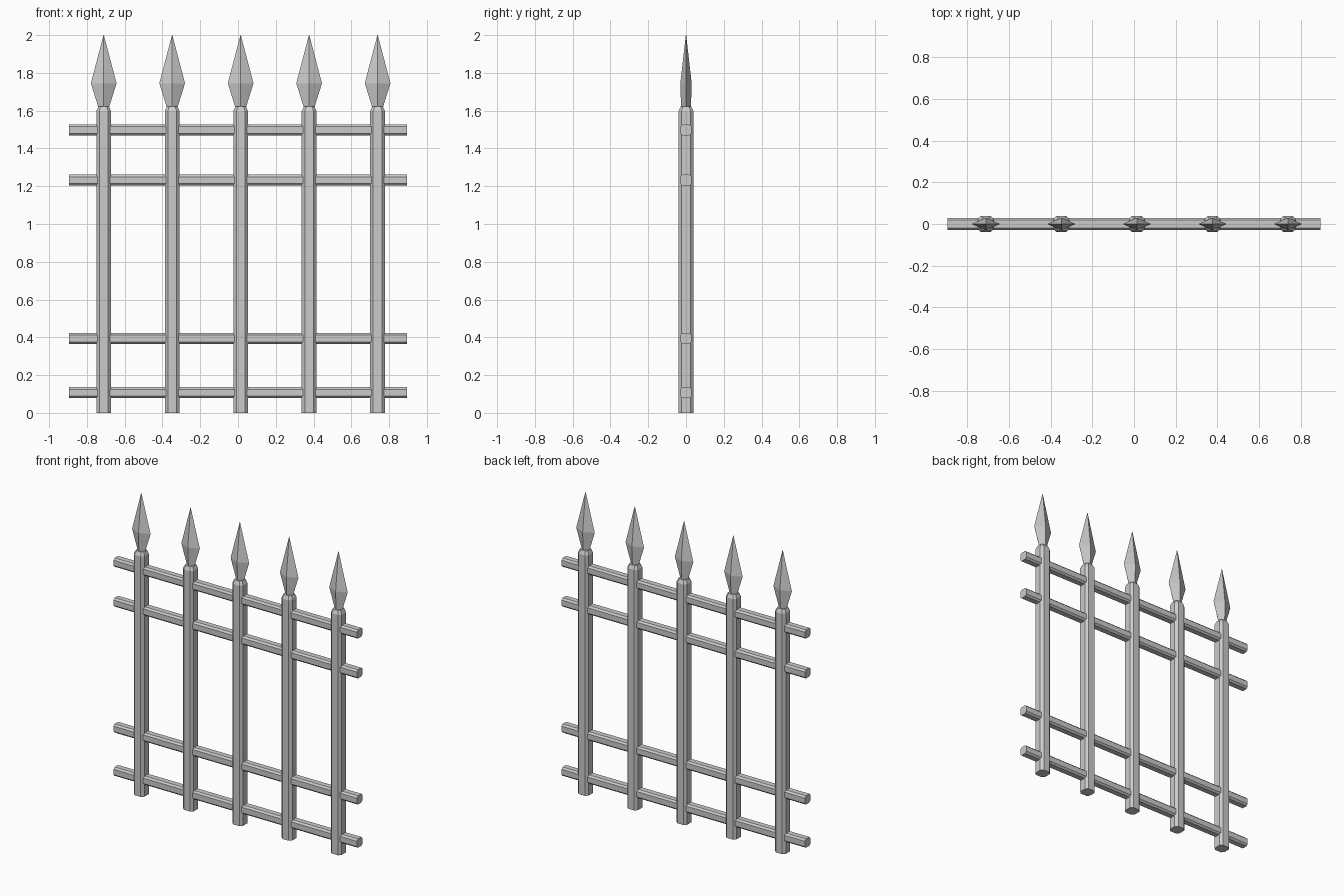
import bpy, bmesh

if "Cube" in bpy.data.objects:
    bpy.data.objects.remove(bpy.data.objects["Cube"])


def octagon(h, c):
    # square of half-size h with corners cut by c
    k = h - c
    return [(h, -k), (h, k), (k, h), (-k, h), (-h, k), (-h, -k), (-k, -h), (k, -h)]


def loft(name, rings):
    # skin a stack of equal-sized rings and cap both ends
    bm = bmesh.new()
    loops = [[bm.verts.new(p) for p in ring] for ring in rings]
    n = len(loops[0])
    for a, b in zip(loops, loops[1:]):
        for i in range(n):
            j = (i + 1) % n
            bm.faces.new((a[i], a[j], b[j], b[i]))
    bm.faces.new(loops[0])
    bm.faces.new(loops[-1])
    bmesh.ops.remove_doubles(bm, verts=bm.verts, dist=0.0005)
    bmesh.ops.recalc_face_normals(bm, faces=bm.faces)
    mesh = bpy.data.meshes.new(name)
    bm.to_mesh(mesh)
    bm.free()
    obj = bpy.data.objects.new(name, mesh)
    bpy.context.collection.objects.link(obj)
    return obj


for i in range(5):
    x = -0.711 + 0.3625 * i
    # upright with chamfered top
    loft(f"post_{i + 1}", [[(x + u, v, z) for u, v in octagon(h, c)]
                           for z, h, c in ((0, 0.039, 0.016), (1.598, 0.039, 0.016),
                                           (1.622, 0.028, 0.012))])
    # four-sided spear tip
    loft(f"spear_tip_{i + 1}", [[(x + w, 0, z), (x, d, z), (x - w, 0, z), (x, -d, z)]
                                for z, w, d in ((1.61, 0.026, 0.026), (1.745, 0.068, 0.03),
                                                (2.0, 0.001, 0.001))])

# horizontal rails
for i, z in enumerate((0.107, 0.394, 1.232, 1.497)):
    loft(f"rail_{i + 1}", [[(x, u, z + v) for u, v in octagon(0.029, 0.011)]
                           for x in (-0.895, 0.895)])
